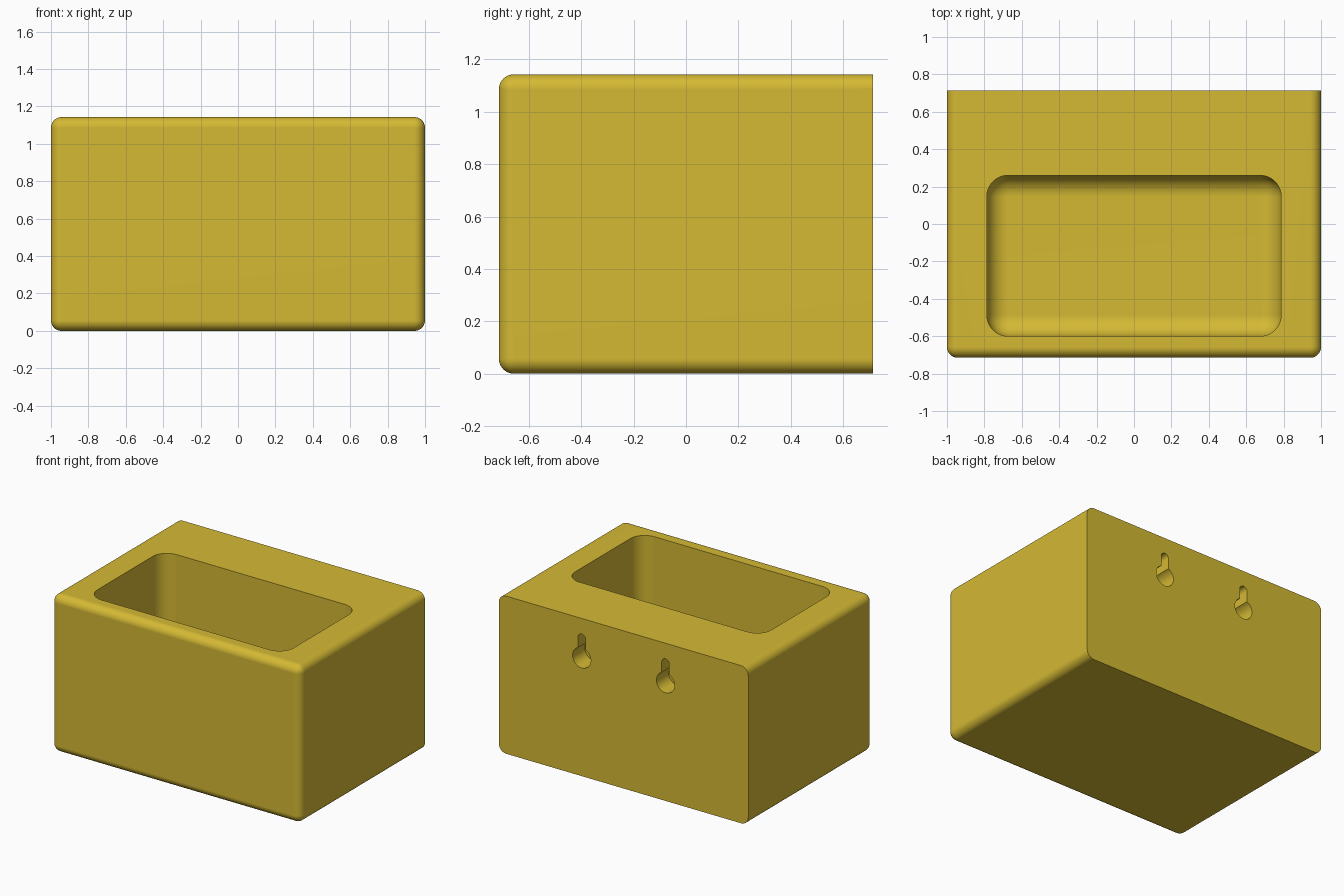
import bpy, bmesh, math
from mathutils import Vector

if "Cube" in bpy.data.objects:
    bpy.data.objects.remove(bpy.data.objects["Cube"], do_unlink=True)

W, D, H = 2.0, 1.43, 1.143

# Single yellow colour
yellow = bpy.data.materials.new("mustard yellow")
yellow.use_nodes = True
color = (0.66, 0.485, 0.034, 1)
yellow.diffuse_color = color
yellow.node_tree.nodes["Principled BSDF"].inputs["Base Color"].default_value = color


def to_object(bm, name):
    bmesh.ops.recalc_face_normals(bm, faces=bm.faces[:])
    mesh = bpy.data.meshes.new(name)
    bm.to_mesh(mesh)
    bm.free()
    mesh.materials.append(yellow)
    obj = bpy.data.objects.new(name, mesh)
    bpy.context.collection.objects.link(obj)
    return obj


def rounded_box(name, low, high, radius, axis, open_end):
    """Box with every edge rounded except those around one end of an axis."""
    low, high = Vector(low), Vector(high)
    bm = bmesh.new()
    bmesh.ops.create_cube(bm, size=1)
    for v in bm.verts:
        v.co = Vector([(low[i] + high[i]) / 2 + v.co[i] * (high[i] - low[i]) for i in range(3)])
    edges = [e for e in bm.edges
             if not all(abs(v.co[axis] - open_end) < 1e-4 for v in e.verts)]
    bmesh.ops.bevel(bm, geom=edges, offset=radius, offset_type='OFFSET',
                    segments=10, profile=0.5, affect='EDGES')
    return to_object(bm, name)


def keyhole(name, x, z, depth):
    """Round hole with a narrow round-topped slot above, as one prism."""
    r, slot, rise = 0.073, 0.03, 0.143
    join = math.asin(slot / r)
    outline = []
    for i in range(41):
        a = math.pi / 2 + join + i / 40 * (2 * math.pi - 2 * join)
        outline.append((x + r * math.cos(a), z + r * math.sin(a)))
    for i in range(17):
        a = math.pi * i / 16
        outline.append((x + slot * math.cos(a), z + rise + slot * math.sin(a)))
    bm = bmesh.new()
    face = bm.faces.new([bm.verts.new((px, D / 2 - depth, pz)) for px, pz in outline])
    ext = bmesh.ops.extrude_face_region(bm, geom=[face])
    moved = [g for g in ext["geom"] if isinstance(g, bmesh.types.BMVert)]
    bmesh.ops.translate(bm, verts=moved, vec=(0, depth + 0.1, 0))
    return to_object(bm, name)


# Body: rounded everywhere except around the flat back
body = rounded_box("holder_body", (-W / 2, -D / 2, 0), (W / 2, D / 2, H), 0.057, 1, D / 2)

# Cutters: the pocket from the top and two hanging holes in the back
cutters = [rounded_box("pocket_cutter", (-0.787, -0.6, 0.114), (0.787, 0.26, H + 0.3),
                       0.114, 2, H + 0.3)]
for side, label in ((-1, "right"), (1, "left")):
    cutters.append(keyhole(label + "_keyhole_cutter", side * 0.336, 0.857, 0.14))

bpy.ops.object.select_all(action='DESELECT')
body.select_set(True)
bpy.context.view_layer.objects.active = body
for cutter in cutters:
    cutter.hide_render = True
    mod = body.modifiers.new(cutter.name, 'BOOLEAN')
    mod.operation = 'DIFFERENCE'
    mod.solver = 'EXACT'
    mod.object = cutter
    bpy.ops.object.modifier_apply(modifier=mod.name)
for cutter in cutters:
    bpy.data.objects.remove(cutter, do_unlink=True)

# Smooth fillets, crisp rims, flat large faces
bpy.ops.object.shade_smooth_by_angle(angle=math.radians(30))
weighted = body.modifiers.new("flat_faces", 'WEIGHTED_NORMAL')
weighted.keep_sharp = True
